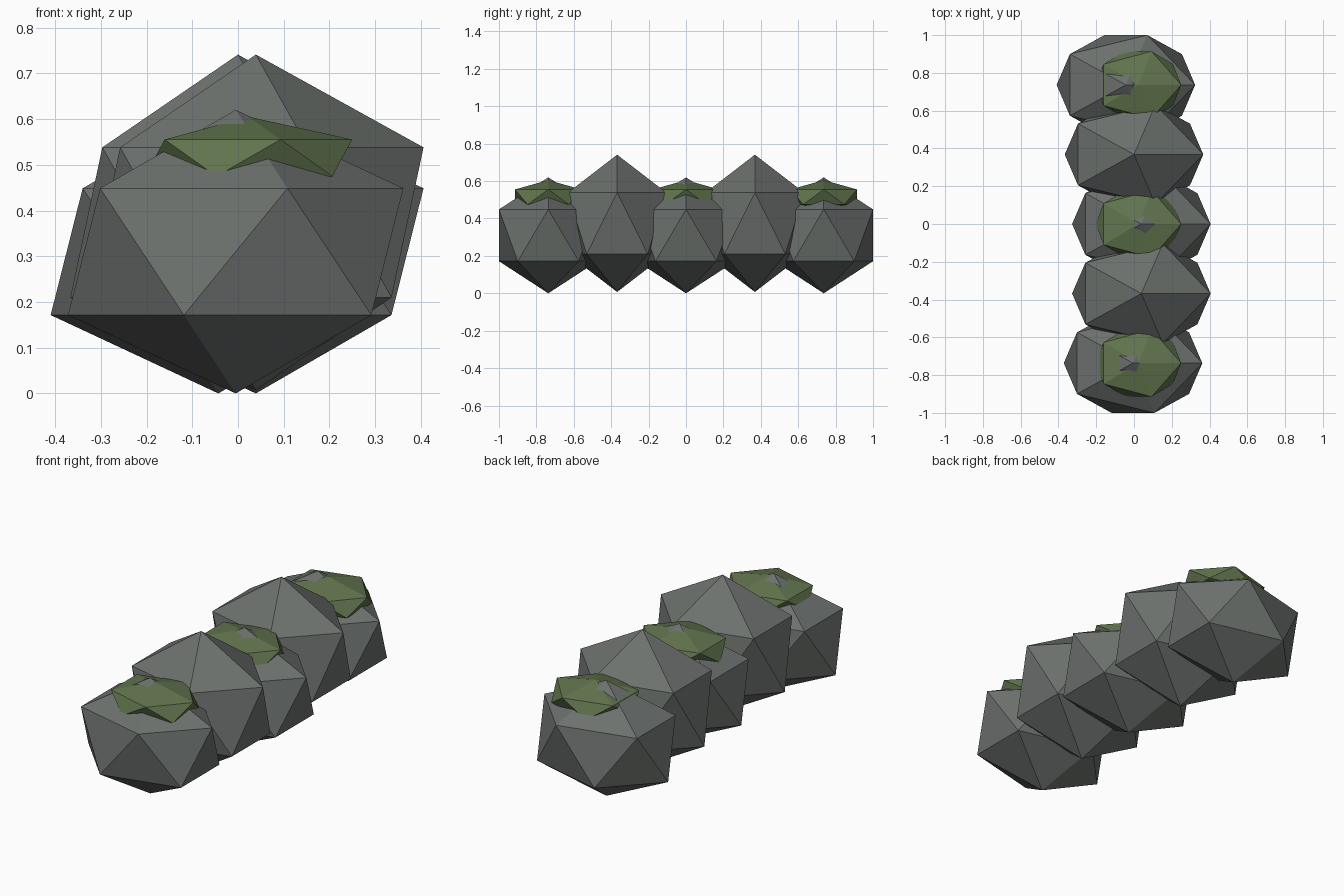
import bpy

if "Cube" in bpy.data.objects:
    bpy.data.objects.remove(bpy.data.objects["Cube"])


def material(name, color):
    m = bpy.data.materials.new(name)
    m.diffuse_color = (*color, 1)
    m.use_nodes = True
    m.node_tree.nodes["Principled BSDF"].inputs["Base Color"].default_value = m.diffuse_color
    return m


stone = material("stone_grey", (0.15, 0.165, 0.155))
green = material("moss_green", (0.12, 0.175, 0.075))


def blob(name, loc, radii, mat):
    """Flat-faced icosahedron stretched to the given radii."""
    bpy.ops.mesh.primitive_ico_sphere_add(subdivisions=1, radius=1, location=loc)
    ob = bpy.context.object
    ob.name = name
    ob.scale = radii
    bpy.ops.object.transform_apply(location=False, rotation=False, scale=True)
    ob.data.materials.append(mat)
    return ob


# Row of boulders, alternating low and tall, slightly staggered in x
spacing = 0.3682
offsets = [-0.005, 0.039, 0.039, 0.0, -0.043]
for i, x in enumerate(offsets):
    y = (i - 2) * spacing
    tall = i % 2 == 1
    height = 0.367 if tall else 0.31
    blob(f"boulder_{i + 1}", (x, y, 0.374 if tall else 0.31),
         (0.41, 0.31, height), stone)
    # Moss cap on each low boulder
    if not tall:
        blob(f"moss_cap_{i + 1}", (0.023, y, 0.515), (0.2535, 0.209, 0.09), green)
